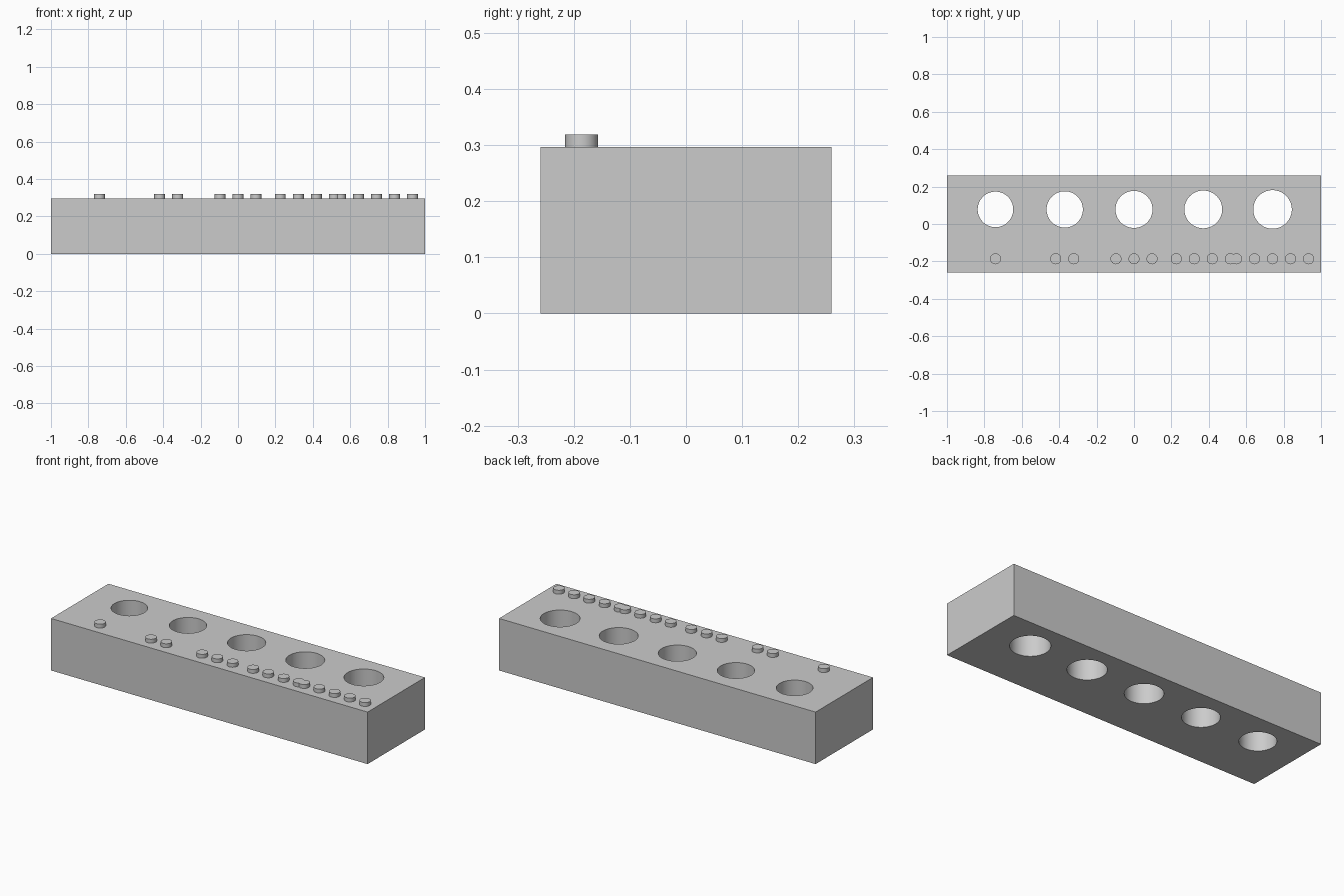
import bpy
import math

cube = bpy.data.objects.get("Cube")
if cube:
    bpy.data.objects.remove(cube, do_unlink=True)

LENGTH, DEPTH, HEIGHT = 2.0, 0.518, 0.297
HOLE_SPACING, HOLE_Y = 0.3704, 0.078
STUD_SPACING, STUD_Y, STUD_RADIUS, STUD_TOP = 0.0963, -0.186, 0.0293, 0.319

grey = bpy.data.materials.new("plain grey")
grey.use_nodes = True
colour = (0.6, 0.6, 0.6, 1)
grey.diffuse_color = colour
grey.node_tree.nodes["Principled BSDF"].inputs["Base Color"].default_value = colour


def cylinder(name, x, y, radius, bottom, top, sides=64):
    bpy.ops.mesh.primitive_cylinder_add(
        vertices=sides, radius=radius, depth=top - bottom,
        location=(x, y, (bottom + top) / 2))
    obj = bpy.context.object
    obj.name = name
    obj.data.materials.append(grey)
    return obj


def combine(target, tool, operation):
    """Apply a boolean and discard the tool."""
    mod = target.modifiers.new(operation.lower(), 'BOOLEAN')
    mod.operation = operation
    mod.solver = 'EXACT'
    mod.object = tool
    bpy.context.view_layer.objects.active = target
    bpy.ops.object.modifier_apply(modifier=mod.name)
    bpy.data.objects.remove(tool, do_unlink=True)


# Rectangular block
bpy.ops.mesh.primitive_cube_add(size=1, location=(0, 0, HEIGHT / 2))
block = bpy.context.object
block.name = "gauge_block"
block.scale = (LENGTH, DEPTH, HEIGHT)
bpy.ops.object.transform_apply(location=False, rotation=False, scale=True)
block.data.materials.append(grey)

for i in range(5):
    # Through holes, each slightly wider than the last
    centre = (i - 2) * HOLE_SPACING
    radius = 0.095 + 0.002 * i
    hole = cylinder("hole_cutter", centre, HOLE_Y, radius, -0.1, HEIGHT + 0.1)
    combine(block, hole, 'DIFFERENCE')

    # Row of raised studs counting the hole number
    for j in range(i + 1):
        x = centre + (j - i / 2) * STUD_SPACING
        stud = cylinder("counting_stud", x, STUD_Y, STUD_RADIUS,
                        HEIGHT - 0.02, STUD_TOP, 40)
        combine(block, stud, 'UNION')

# Smooth round walls, sharp rims
bpy.ops.object.select_all(action='DESELECT')
block.select_set(True)
bpy.context.view_layer.objects.active = block
bpy.ops.object.shade_smooth_by_angle(angle=math.radians(30))
